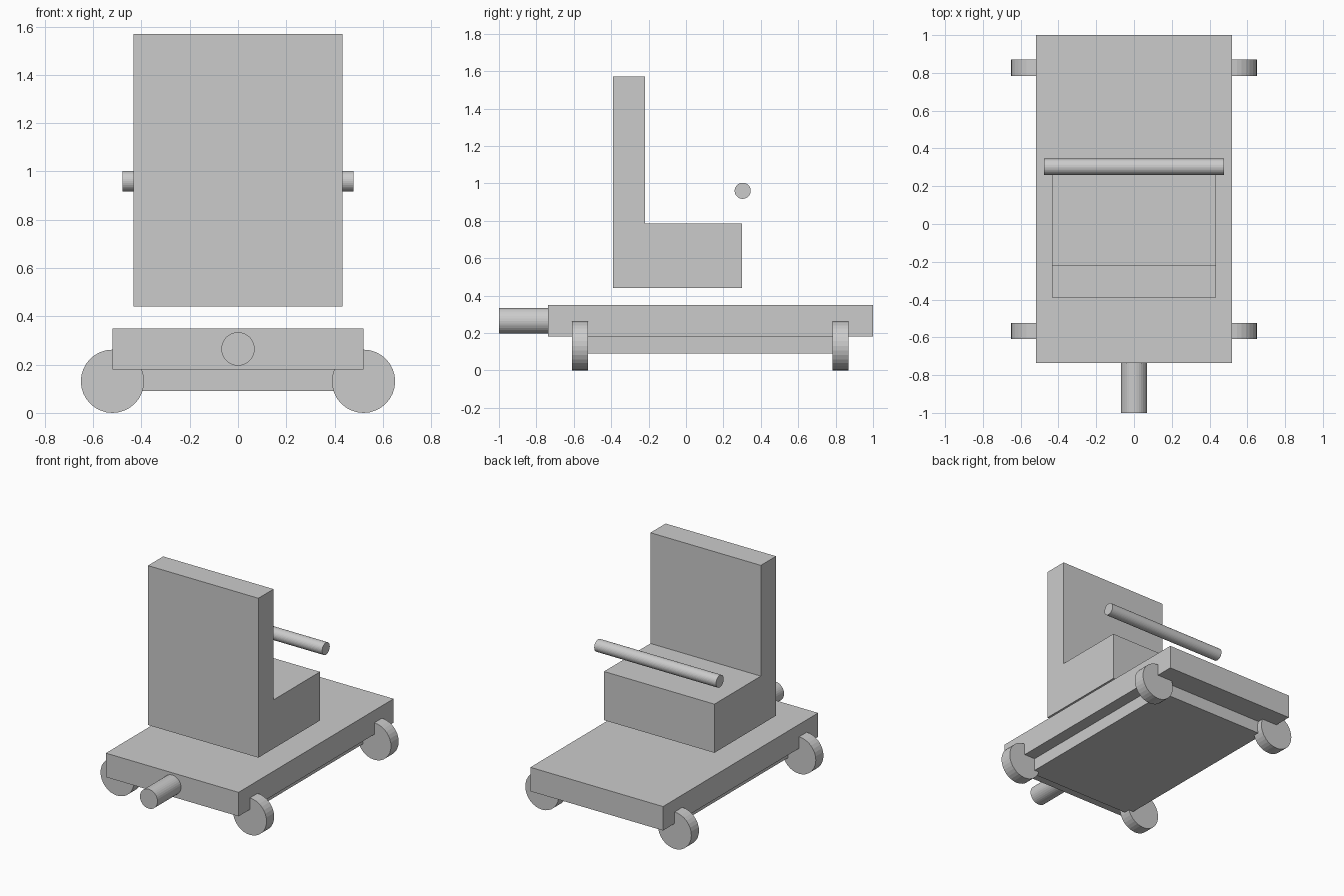
import bpy, bmesh, math
from mathutils import Matrix

if "Cube" in bpy.data.objects:
    bpy.data.objects.remove(bpy.data.objects["Cube"])

grey = bpy.data.materials.new("light grey")
grey.diffuse_color = (0.6, 0.6, 0.6, 1)
grey.use_nodes = True
grey.node_tree.nodes["Principled BSDF"].inputs["Base Color"].default_value = grey.diffuse_color


def finish(name, bm):
    bmesh.ops.recalc_face_normals(bm, faces=bm.faces)
    mesh = bpy.data.meshes.new(name)
    bm.to_mesh(mesh)
    bm.free()
    mesh.materials.append(grey)
    obj = bpy.data.objects.new(name, mesh)
    bpy.context.collection.objects.link(obj)
    return obj


def extrude_profile(name, half_width, points):
    """Extrude a closed (y, z) profile symmetrically across x."""
    bm = bmesh.new()
    face = bm.faces.new([bm.verts.new((-half_width, y, z)) for y, z in points])
    new = bmesh.ops.extrude_face_region(bm, geom=[face])["geom"]
    verts = [v for v in new if isinstance(v, bmesh.types.BMVert)]
    bmesh.ops.translate(bm, verts=verts, vec=(2 * half_width, 0, 0))
    return finish(name, bm)


def slab(name, half_width, y0, y1, z0, z1):
    return extrude_profile(name, half_width, [(y0, z0), (y1, z0), (y1, z1), (y0, z1)])


def cylinder(name, centre, radius, length, axis):
    bm = bmesh.new()
    turn = Matrix.Rotation(math.pi / 2, 4, "X" if axis == "y" else "Y")
    bmesh.ops.create_cone(bm, cap_ends=True, segments=32, radius1=radius,
                          radius2=radius, depth=length,
                          matrix=Matrix.Translation(centre) @ turn)
    return finish(name, bm)


# Platform and underbody
slab("deck", 0.52, -0.737, 1.0, 0.18, 0.35)
slab("underbody", 0.433, -0.567, 0.827, 0.09, 0.18)

# Floating L-shaped seat with backrest
extrude_profile("seat", 0.433, [(-0.39, 0.44), (0.30, 0.44), (0.30, 0.785),
                                (-0.22, 0.785), (-0.22, 1.57), (-0.39, 1.57)])

# Hand bar across the seat and nozzle at the front
cylinder("hand_bar", (0, 0.303, 0.96), 0.043, 0.955, "x")
cylinder("nozzle", (0, -0.85, 0.265), 0.069, 0.30, "y")

# Four wheels, axles along y
for side, x in (("left", -0.52), ("right", 0.52)):
    for end, y in (("front", -0.567), ("back", 0.827)):
        cylinder(f"{end}_{side}_wheel", (x, y, 0.131), 0.131, 0.086, "y")
